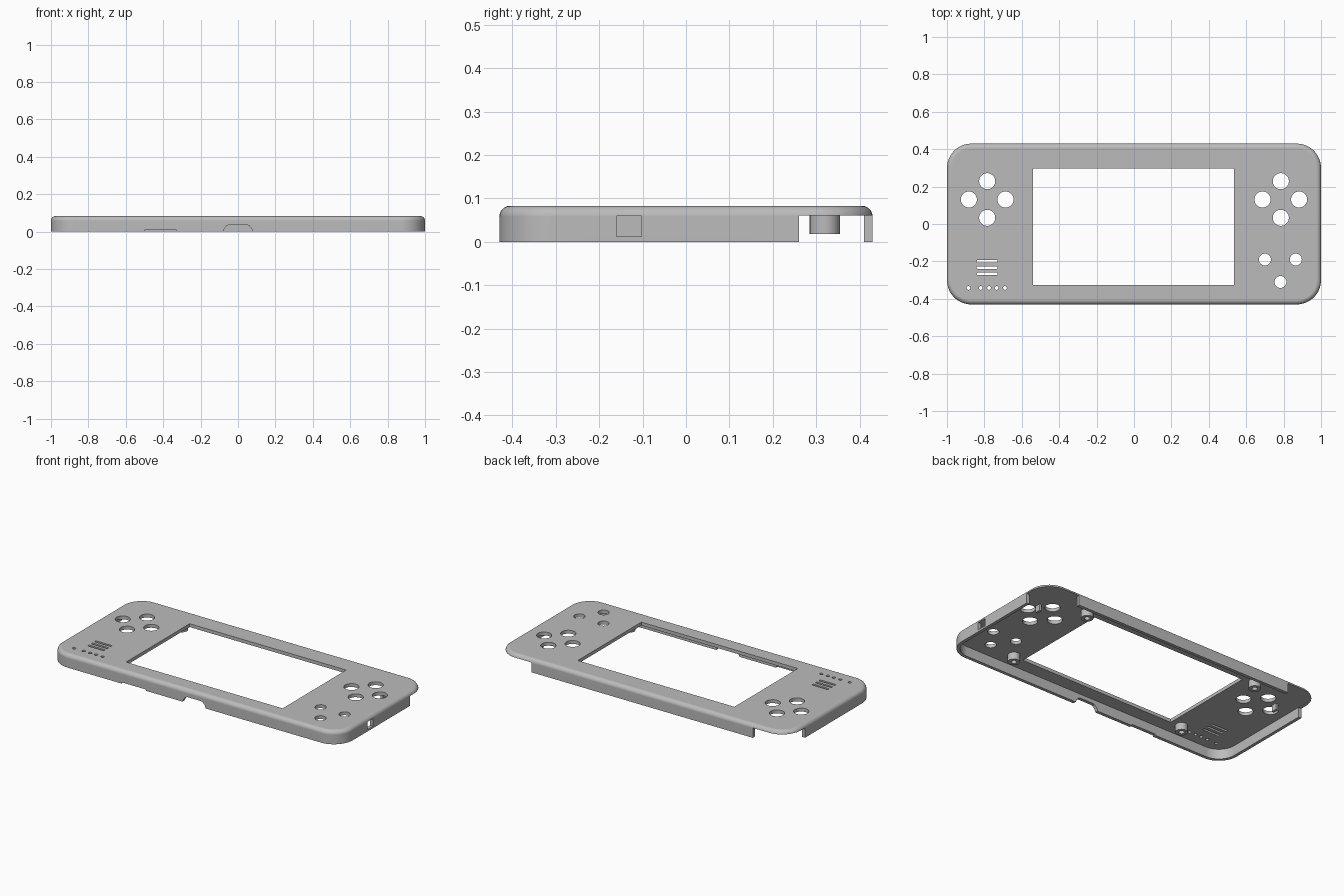
import bpy
import bmesh
from math import sin, cos, pi, radians

cube = bpy.data.objects.get("Cube")
if cube:
    bpy.data.objects.remove(cube, do_unlink=True)

grey = bpy.data.materials.new("shell grey")
grey.use_nodes = True
grey.diffuse_color = (0.5, 0.5, 0.5, 1)
grey.node_tree.nodes["Principled BSDF"].inputs["Base Color"].default_value = (0.5, 0.5, 0.5, 1)

HALF_X, HALF_Y, TOP = 1.0, 0.43, 0.083
CORNER, FILLET, WALL, CEILING = 0.13, 0.025, 0.02, 0.062


def finish(name, bm):
    bmesh.ops.recalc_face_normals(bm, faces=bm.faces)
    mesh = bpy.data.meshes.new(name)
    bm.to_mesh(mesh)
    bm.free()
    mesh.materials.append(grey)
    obj = bpy.data.objects.new(name, mesh)
    bpy.context.collection.objects.link(obj)
    return obj


def smooth(obj):
    bpy.ops.object.select_all(action="DESELECT")
    obj.select_set(True)
    bpy.context.view_layer.objects.active = obj
    bpy.ops.object.shade_smooth_by_angle(angle=radians(30))


def outline(hx, hy, r, steps=12):
    """Rounded rectangle, counter-clockwise."""
    pts = []
    for q, (sx, sy) in enumerate([(1, 1), (-1, 1), (-1, -1), (1, -1)]):
        for i in range(steps + 1):
            a = (q + i / steps) * pi / 2
            pts.append((sx * (hx - r) + r * cos(a), sy * (hy - r) + r * sin(a)))
    return pts


def circle(x, y, r, n=32):
    return [(x + r * cos(2 * pi * i / n), y + r * sin(2 * pi * i / n)) for i in range(n)]


def rect(x0, x1, y0, y1):
    return [(x0, y0), (x1, y0), (x1, y1), (x0, y1)]


def loft(bm, rings, closed=False):
    """Skin a chain of point rings, capping the ends or closing the chain."""
    loops = [[bm.verts.new(p) for p in ring] for ring in rings]
    pairs = list(zip(loops, loops[1:]))
    if closed:
        pairs.append((loops[-1], loops[0]))
    else:
        bm.faces.new(loops[0])
        bm.faces.new(loops[-1])
    for a, b in pairs:
        for i in range(len(a)):
            j = (i + 1) % len(a)
            bm.faces.new((a[i], a[j], b[j], b[i]))


def prism(bm, pts, lo, hi, along="z"):
    place = (lambda p, h: (p[0], p[1], h)) if along == "z" else (lambda p, h: (p[0], h, p[1]))
    loft(bm, [[place(p, h) for p in pts] for h in (lo, hi)])


# Hollow tray: ceiling, inner wall, outer wall and rounded upper edge
profile = [(WALL, CEILING), (WALL, 0), (0, 0)]
for i in range(9):
    a = i / 8 * pi / 2
    profile.append((FILLET * (1 - cos(a)), TOP - FILLET + FILLET * sin(a)))
bm = bmesh.new()
loft(bm, [[(x, y, z) for x, y in outline(HALF_X - d, HALF_Y - d, CORNER - d)] for d, z in profile])
shell = finish("front_shell", bm)

# Openings through the face
bm = bmesh.new()
face_holes = [rect(-0.54, 0.535, -0.326, 0.297)]
for side in (-1, 1):
    for dx, dy in [(0, 0.098), (0, -0.098), (0.098, 0), (-0.098, 0)]:
        face_holes.append(circle(side * 0.785 + dx, 0.131 + dy, 0.043))
for x, y in [(0.70, -0.19), (0.865, -0.19), (0.783, -0.31)]:
    face_holes.append(circle(x, y, 0.032))
for x in (-0.885, -0.82, -0.775, -0.735, -0.69):
    face_holes.append(circle(x, -0.342, 0.01, 16))
for y in (-0.199, -0.233, -0.267):
    face_holes.append([(px - 0.785, py + y) for px, py in outline(0.056, 0.007, 0.006, 4)])
for pts in face_holes:
    prism(bm, pts, 0.045, 0.12)

# Shoulder openings, side port, front port notch and shallow front recess
for x0, x1 in [(0.76, 1.1), (-1.1, -0.76)]:
    prism(bm, rect(x0, x1, 0.26, 0.5), -0.1, CEILING - 0.001 - 0.018 + 0.018)
prism(bm, rect(0.95, 1.1, -0.16, -0.103), 0.012, 0.06)
notch = [(-0.08, -0.05), (-0.08, 0), (-0.072, 0.018), (-0.06, 0.032), (-0.045, 0.037)]
prism(bm, notch + [(-x, z) for x, z in reversed(notch)], -0.5, -0.39, "y")
prism(bm, rect(-0.5, -0.33, -0.05, 0.008), -0.5, -0.39, "y")
cutter = finish("opening_cutter", bm)
cutter.hide_render = True

cut = shell.modifiers.new("openings", "BOOLEAN")
cut.operation, cut.solver, cut.object = "DIFFERENCE", "EXACT", cutter
bpy.ops.object.select_all(action="DESELECT")
shell.select_set(True)
bpy.context.view_layer.objects.active = shell
bpy.ops.object.modifier_apply(modifier=cut.name)
bpy.data.objects.remove(cutter, do_unlink=True)
smooth(shell)
shell.modifiers.new("even_shading", "WEIGHTED_NORMAL").keep_sharp = True

# Hollow screw bosses and small button posts under the face
for side, label in [(1, "left"), (-1, "right")]:
    for y, end in [(0.32, "back"), (-0.315, "front")]:
        bm = bmesh.new()
        rings = [(0.035, 0.065), (0.035, 0.018), (0.016, 0.018), (0.016, 0.065)]
        loft(bm, [[(px, py, z) for px, py in circle(side * 0.61, y, r)] for r, z in rings], True)
        smooth(finish(f"screw_boss_{end}_{label}", bm))
    bm = bmesh.new()
    x = side * 0.86
    prism(bm, rect(x - 0.008, x + 0.008, 0.18, 0.215), 0.022, 0.065)
    finish(f"button_post_{label}", bm)
